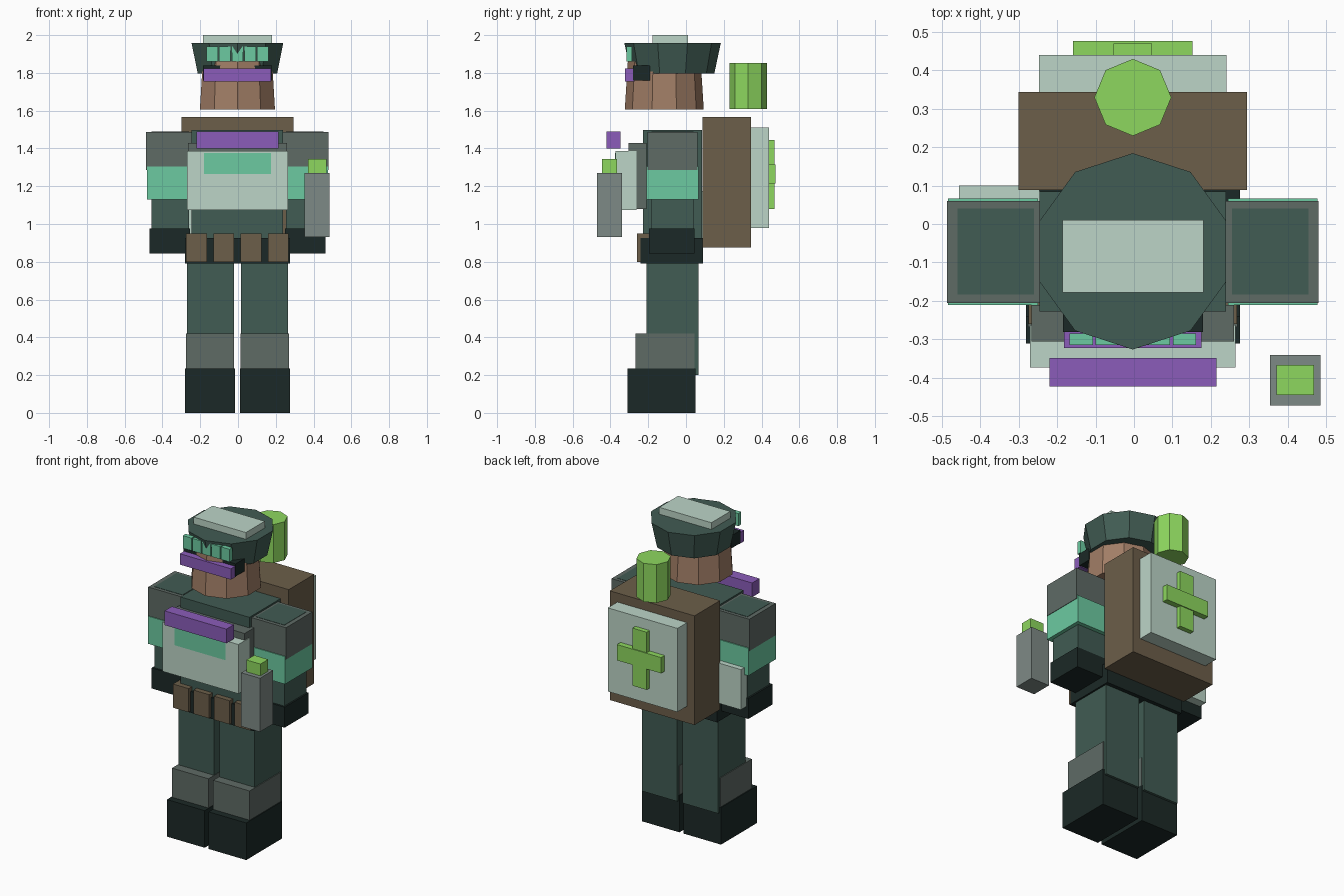
import bpy
import bmesh
from mathutils import Matrix

if "Cube" in bpy.data.objects:
    bpy.data.objects.remove(bpy.data.objects["Cube"])

CX = -0.003  # body centre line


def colour(name, hexa):
    m = bpy.data.materials.new(name)
    lin = [(int(hexa[i:i + 2], 16) / 255) ** 2.2 for i in (0, 2, 4)]
    m.diffuse_color = (*lin, 1)
    m.use_nodes = True
    m.node_tree.nodes["Principled BSDF"].inputs["Base Color"].default_value = m.diffuse_color
    return m


CLOTH = colour("dark_cloth", "435c54")
BLACK = colour("black_rubber", "212d2b")
GREY = colour("armour_grey", "5f6a65")
MINT = colour("mint", "6cc9a0")
PALE = colour("pale_plate", "bbd4c6")
PURPLE = colour("purple", "8a5db8")
BROWN = colour("brown_canvas", "6c5f4b")
SKIN = colour("skin", "a07d66")
LIME = colour("lime", "8cd65f")
STEEL = colour("steel", "7d8985")


def finish(name, bm, mat):
    me = bpy.data.meshes.new(name)
    bm.to_mesh(me)
    bm.free()
    me.materials.append(mat)
    ob = bpy.data.objects.new(name, me)
    bpy.context.collection.objects.link(ob)
    return ob


def box(name, mat, x, y, z):
    """Box from (min, max) ranges on each axis."""
    bm = bmesh.new()
    mid = [(a + b) / 2 for a, b in (x, y, z)]
    size = [b - a for a, b in (x, y, z)]
    bmesh.ops.create_cube(bm, size=1, matrix=Matrix.Translation(mid) @ Matrix.Diagonal((*size, 1)))
    return finish(name, bm, mat)


def wide(name, mat, half, y, z):
    """Box centred on the body."""
    return box(name, mat, (CX - half, CX + half), y, z)


def pair(name, mat, x, y, z):
    """Left and right boxes; x is distance from the centre line."""
    box(name + "_right", mat, (CX + x[0], CX + x[1]), y, z)
    box(name + "_left", mat, (CX - x[1], CX - x[0]), y, z)


def drum(name, mat, sides, r1, r2, y, z):
    """Low-poly upright cylinder or cone with a corner facing front."""
    bm = bmesh.new()
    bmesh.ops.create_cone(bm, cap_ends=True, segments=sides, radius1=r1, radius2=r2, depth=z[1] - z[0])
    top = max(bm.verts, key=lambda v: abs(v.co.y))
    if abs(top.co.x) > 1e-4:  # turn so a corner lies on the y axis
        bmesh.ops.rotate(bm, verts=bm.verts, matrix=Matrix.Rotation(top.co.xy.angle_signed((0, 1)) * -1, 3, 'Z'))
    bmesh.ops.translate(bm, verts=bm.verts, vec=(CX, y, (z[0] + z[1]) / 2))
    return finish(name, bm, mat)


# Legs
pair("boot", BLACK, (0.014, 0.278), (-0.31, 0.05), (0, 0.235))
pair("shin_guard", GREY, (0.017, 0.272), (-0.268, 0.045), (0.2, 0.42))
pair("leg", CLOTH, (0.019, 0.267), (-0.21, 0.065), (0.2, 0.82))

# Belt and pouches
wide("belt", BLACK, 0.278, (-0.24, 0.09), (0.79, 0.925))
for i in range(4):
    c = CX + (i - 1.5) * 0.144
    box(f"belt_pouch_{i + 1}", BROWN, (c - 0.055, c + 0.055), (-0.26, -0.19), (0.80, 0.95))

# Torso and chest armour
wide("torso", CLOTH, 0.242, (-0.227, 0.085), (0.85, 1.497))
wide("vest", GREY, 0.263, (-0.305, -0.21), (1.08, 1.43))
wide("chest_plate", PALE, 0.267, (-0.373, -0.262), (1.075, 1.387))
wide("chest_patch", MINT, 0.178, (-0.376, -0.36), (1.265, 1.375))
wide("collar_bar", PURPLE, 0.217, (-0.422, -0.348), (1.40, 1.49))

# Arms
pair("arm", CLOTH, (0.257, 0.456), (-0.183, 0.04), (0.9, 1.489))
pair("shoulder_pad", GREY, (0.242, 0.483), (-0.205, 0.06), (1.285, 1.487))
pair("arm_band", MINT, (0.247, 0.48), (-0.21, 0.066), (1.13, 1.305))
pair("glove", BLACK, (0.252, 0.466), (-0.195, 0.045), (0.845, 0.975))

# Held items
box("canister", STEEL, (0.353, 0.484), (-0.472, -0.34), (0.93, 1.27))
box("canister_cap", LIME, (0.37, 0.468), (-0.444, -0.366), (1.26, 1.345))
box("side_case", PALE, (-0.455, -0.245), (0.03, 0.10), (0.92, 1.175))

# Backpack
wide("backpack", BROWN, 0.297, (0.088, 0.343), (0.875, 1.567))
wide("backpack_panel", PALE, 0.244, (0.33, 0.439), (0.98, 1.51))
wide("cross_upright", LIME, 0.05, (0.43, 0.469), (1.08, 1.445))
wide("cross_bar", LIME, 0.155, (0.43, 0.475), (1.215, 1.315))
drum("backpack_tank", LIME, 8, 0.1, 0.1, 0.329, (1.61, 1.853))

# Head
drum("head", SKIN, 10, 0.209, 0.193, -0.115, (1.605, 1.86))
wide("visor_mount", BLACK, 0.182, (-0.28, -0.19), (1.76, 1.84))
wide("visor", PURPLE, 0.179, (-0.322, -0.272), (1.755, 1.824))

# Helmet
drum("helmet", CLOTH, 10, 0.221, 0.255, -0.071, (1.797, 1.957))
wide("helmet_plate", PALE, 0.183, (-0.178, 0.011), (1.94, 2.0))
for i in range(5):
    c = CX + (i - 2) * 0.067
    box(f"helmet_tile_{i + 1}", MINT, (c - 0.03, c + 0.03), (-0.314, -0.285), (1.86, 1.94))
